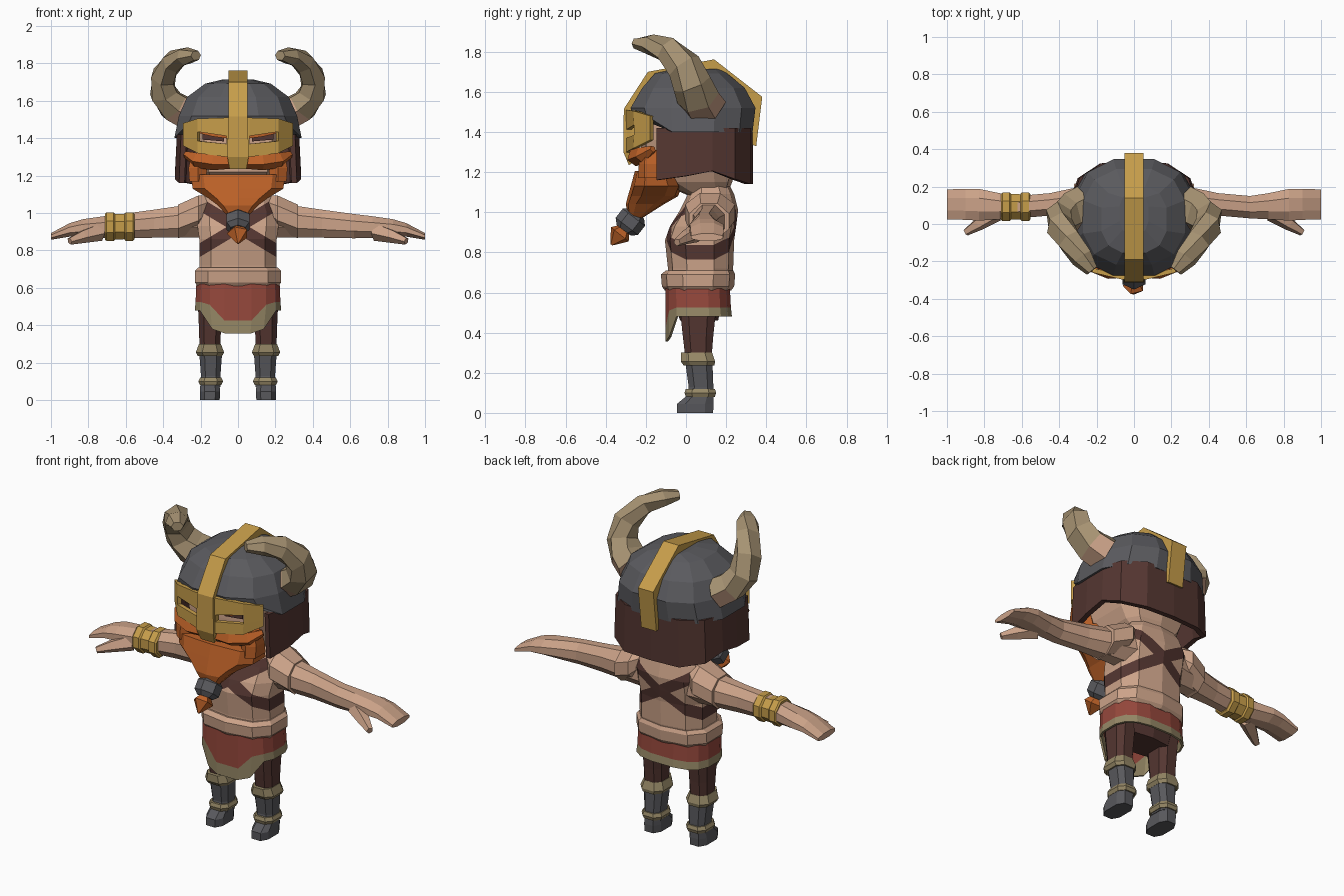
import bpy, bmesh, math
from mathutils import Vector

if "Cube" in bpy.data.objects:
    bpy.data.objects.remove(bpy.data.objects["Cube"])


def colour(name, r, g, b):
    m = bpy.data.materials.new(name)
    m.diffuse_color = [((c / 255 + 0.055) / 1.055) ** 2.4 for c in (r, g, b)] + [1]
    m.use_nodes = True
    m.node_tree.nodes["Principled BSDF"].inputs["Base Color"].default_value = m.diffuse_color
    return m


SKIN = colour("skin", 203, 162, 136)
GOLD = colour("gold", 198, 157, 74)
IRON = colour("dark iron", 90, 90, 94)
BROWN = colour("dark leather", 84, 54, 49)
RED = colour("red cloth", 150, 72, 60)
TAN = colour("tan hem", 150, 136, 102)
HORN = colour("horn", 166, 146, 114)
HAIR = colour("orange hair", 190, 98, 40)
BOOT = colour("boot grey", 88, 88, 92)


def finish(name, bm, mats, rule=None, mirror=False, solid=0):
    bmesh.ops.recalc_face_normals(bm, faces=bm.faces)
    if rule:
        for f in bm.faces:
            f.material_index = rule(f.calc_center_median())
    me = bpy.data.meshes.new(name)
    bm.to_mesh(me)
    bm.free()
    for m in mats:
        me.materials.append(m)
    ob = bpy.data.objects.new(name, me)
    bpy.context.collection.objects.link(ob)
    if solid:
        s = ob.modifiers.new("thickness", 'SOLIDIFY')
        s.thickness, s.offset = solid, 0
    if mirror:
        ob.modifiers.new("mirror", 'MIRROR').use_mirror_merge = False
    return ob


def skin_rings(rings, caps=True, closed=True):
    """Join rings of points with quads."""
    bm = bmesh.new()
    vs = [[bm.verts.new(p) for p in r] for r in rings]
    n = len(rings[0])
    for a, b in zip(vs, vs[1:]):
        for i in range(n if closed else n - 1):
            j = (i + 1) % n
            bm.faces.new((a[i], a[j], b[j], b[i]))
    if caps:
        bm.faces.new(vs[0])
        bm.faces.new(vs[-1])
    return bm


def spow(v, p):
    return math.copysign(abs(v) ** p, v)


def ring(z, rx, yf, yb, n=10, p=0.75, cx=0):
    """Horizontal rounded ring between front yf and back yb."""
    out = []
    for i in range(n):
        a = 2 * math.pi * (i + 0.5) / n
        out.append(Vector((cx + rx * spow(math.cos(a), p),
                           (yf + yb) / 2 + (yb - yf) / 2 * spow(math.sin(a), p), z)))
    return out


def stack(name, spec, mat, n=10, p=0.75, cx=0, mirror=False):
    return finish(name, skin_rings([ring(*s, n, p, cx) for s in spec]), [mat], mirror=mirror)


def tube(name, pts, radii, mats, n=6, rule=None, mirror=False, deep=1):
    """Faceted tube along a path, stretched by deep towards y."""
    pts = [Vector(p) for p in pts]
    rings = []
    for i, c in enumerate(pts):
        d = (pts[min(i + 1, len(pts) - 1)] - pts[max(i - 1, 0)]).normalized()
        u = d.cross(Vector((0, 1, 0.01))).normalized()
        v = d.cross(u) * deep
        rings.append([c + radii[i] * (u * math.cos(t) + v * math.sin(t))
                      for t in (2 * math.pi * (k + 0.5) / n for k in range(n))])
    return finish(name, skin_rings(rings), mats, rule, mirror)


def limb(name, spec, mat, n=8, mirror=False):
    """Rings along x: (x, y, z, half depth, half height)."""
    ang = [2 * math.pi * (k + 0.5) / n for k in range(n)]
    rings = [[(x, y + ry * 1.08 * math.cos(t), z + rz * 1.08 * math.sin(t)) for t in ang]
             for x, y, z, ry, rz in spec]
    return finish(name, skin_rings(rings), [mat], mirror=mirror)


# Torso, with crossed straps cut in and coloured by slope
bm = skin_rings([ring(*s) for s in (
    (0.60, .215, -.09, .21), (0.72, .215, -.09, .235), (0.86, .215, -.105, .24),
    (0.93, .225, -.08, .25), (1.01, .225, -.03, .26), (1.09, .19, .01, .24), (1.17, .12, .03, .20))])
for s in (-1, 1):
    for w in (-.037, .037):
        bmesh.ops.bisect_plane(bm, geom=bm.verts[:] + bm.edges[:] + bm.faces[:],
                               plane_co=(0, 0, .925 + w), plane_no=(.6 * s, 0, 1))
finish("torso", bm, [SKIN, BROWN],
       lambda c: int(min(abs(c.z - .925 + .6 * s * c.x) for s in (-1, 1)) < .037))
stack("belly_roll", [(.61, .225, -.105, .225), (.63, .24, -.12, .24),
                     (.69, .24, -.125, .245), (.71, .22, -.10, .235)], SKIN)

# Skirt with a longer front flap and tan hem
rows = []
for f in (0, 1, 2):
    r = ring(.62, .22 + .004 * f, -.098, .215 + .005 * f, 16, .7)
    for v in r:
        front = v.y < -.05
        low = (.355 if abs(v.x) < .09 else .38 if abs(v.x) < .16 else .47) if front else .48
        hem = low + (.045 if not front else .07 if abs(v.x) < .09 else .13 if abs(v.x) < .16 else .07)
        v.z = (.62, hem, low)[f]
        if front and f == 2:
            v.x *= .9
    rows.append(r)
bm = skin_rings(rows, caps=False)
bm.faces.index_update()
for f in bm.faces:
    f.material_index = int(f.index >= 16)
finish("skirt", bm, [RED, TAN], solid=.012)
stack("hips", [(.46, .17, -.03, .16), (.61, .20, -.07, .19)], BROWN)

# Legs and boots
legs = dict(n=8, p=.7, mirror=True)
stack("trouser_leg", [(.26, .058, -.005, .13), (.38, .062, -.02, .14), (.56, .07, -.04, .16)],
      BROWN, cx=.15, **legs)
stack("boot_shaft", [(.07, .055, 0, .14), (.13, .055, .01, .14), (.27, .066, -.01, .135)],
      BOOT, cx=.146, **legs)
stack("upper_boot_band", [(.235, .068, -.015, .145), (.255, .08, -.03, .15), (.30, .062, -.03, .135)],
      TAN, cx=.15, **legs)
stack("lower_boot_band", [(.08, .06, -.005, .148), (.10, .07, -.012, .155), (.12, .06, -.005, .148)],
      TAN, cx=.146, **legs)
stack("foot", [(0, .055, -.05, .14), (.045, .057, -.05, .143), (.085, .054, 0, .14)],
      BOOT, cx=.15, **legs)

# Arms, hands and shoulders
limb("arm", [(.15, .12, .97, .10, .10), (.30, .115, .955, .082, .085), (.45, .105, .943, .06, .075),
             (.62, .09, .93, .06, .065), (.72, .095, .925, .07, .058), (.83, .103, .92, .085, .047),
             (.90, .105, .91, .083, .036), (1.0, .105, .875, .08, .018)], SKIN, mirror=True)
tube("thumb", [(.74, .06, .90), (.83, .0, .875), (.90, -.045, .85)], [.05, .036, .02], [SKIN], 5, mirror=True)
limb("shoulder_cap", [(.16, .12, 1.03, .08, .065), (.21, .12, 1.0, .125, .095),
                      (.32, .115, .955, .10, .09)], SKIN, mirror=True)
limb("bracelet", [(x, .092, .927, r, r) for x, r in (
    (-.71, .07), (-.702, .077), (-.665, .077), (-.657, .069), (-.608, .067), (-.60, .077),
    (-.562, .077), (-.553, .067))], GOLD)

# Head, eyes and beard
stack("head", [(1.08, .12, .02, .2), (1.15, .18, -.14, .23), (1.22, .21, -.225, .25),
               (1.36, .245, -.225, .26), (1.46, .245, -.22, .26)], SKIN, p=.55)
finish("eye", skin_rings([[(.075, -.232, z), (.19, -.228, z + .01), (.19, -.222, z + .01),
                           (.075, -.226, z)] for z in (1.383, 1.412)]), [BROWN], mirror=True)
tube("eyebrow", [(.05, -.25, 1.408), (.13, -.245, 1.42), (.21, -.225, 1.434)], [.014, .016, .01],
     [HAIR], 4, mirror=True)
stack("beard", [(1.205, .262, -.255, -.06), (1.13, .25, -.275, -.02), (1.08, .165, -.29, -.04),
                (1.04, .11, -.30, -.11), (.97, .045, -.285, -.22)], HAIR, n=10, p=.65)
stack("sideburn", [(1.17, .05, -.24, -.08), (1.24, .055, -.235, -.10), (1.31, .04, -.22, -.12)],
      HAIR, n=6, cx=.215, mirror=True)
tube("moustache", [(0, -.255, 1.27), (.13, -.25, 1.275), (.22, -.215, 1.285), (.28, -.165, 1.315)],
     [.03, .046, .044, .018], [HAIR], 5, mirror=True)
tube("beard_bead", [(0, -.245, .995), (0, -.26, .975), (0, -.295, .93), (0, -.31, .91)],
     [.045, .07, .07, .045], [IRON], 6)
tube("beard_tip", [(0, -.31, .915), (0, -.33, .89), (0, -.372, .838)], [.035, .06, .006], [HAIR], 5)

# Helmet dome, raised over the face
dome = [ring(*s, 12, .8) for s in (
    (1.40, .35, -.27, .34), (1.52, .325, -.285, .355), (1.62, .28, -.225, .30),
    (1.692, .18, -.16, .21), (1.715, .08, -.06, .17))]
for v in dome[0]:
    if v.y < -.15:
        v.z = 1.48
finish("helmet_dome", skin_rings(dome), [IRON])

# Gold crest strip running from the nose over to the back
crest = [(-.285, 1.235, .045), (-.312, 1.30, .057), (-.31, 1.515, .052), (-.19, 1.70, .05),
         (.14, 1.762, .05), (.38, 1.575, .05), (.35, 1.33, .05)]
rings = []
for y, z, w in crest:
    iy, iz = Vector((y, z)) + (Vector((.03, 1.42)) - Vector((y, z))).normalized() * .055
    rings.append([(-w, y, z), (w, y, z), (w, iy, iz), (-w, iy, iz)])
finish("helmet_crest", skin_rings(rings), [GOLD])

# Gold visor with open eye slots
cols = [(0, -.288, 1.28, 1.36, 1.41, 1.51), (.06, -.285, 1.30, 1.37, 1.412, 1.51),
        (.21, -.25, 1.32, 1.385, 1.435, 1.505), (.285, -.17, 1.36, 1.395, 1.425, 1.48)]
bm = bmesh.new()
grid = [[bm.verts.new((x, y, z)) for z in zs] for x, y, *zs in cols]
for i in range(3):
    for j in range(3):
        if (i, j) != (1, 1):
            bm.faces.new((grid[i][j], grid[i + 1][j], grid[i + 1][j + 1], grid[i][j + 1]))
finish("visor", bm, [GOLD], mirror=True, solid=.025)

# Leather neck guard around the sides and back
plan = [(.29, -.145, 1.16), (.312, 0, 1.18), (.312, .13, 1.205), (.28, .235, 1.165),
        (.17, .31, 1.14), (0, .32, 1.14)]
plan += [(-x, y, z) for x, y, z in plan[-2::-1]]
guard = [[(x, y, 1.42) for x, y, z in plan], [(x * 1.035, y, z) for x, y, z in plan]]
finish("neck_guard", skin_rings(guard, caps=False, closed=False), [BROWN], solid=.03)

# Curved horns with a paler root
tube("horn", [(.27, .09, 1.53), (.345, .06, 1.57), (.398, .03, 1.64), (.398, -.01, 1.73),
              (.345, -.09, 1.81), (.28, -.18, 1.838), (.225, -.25, 1.842)],
     [.095, .09, .08, .072, .062, .05, .028], [HORN, SKIN],
     rule=lambda c: int(c.z < 1.58 and c.x < .37), mirror=True, deep=1.22)
